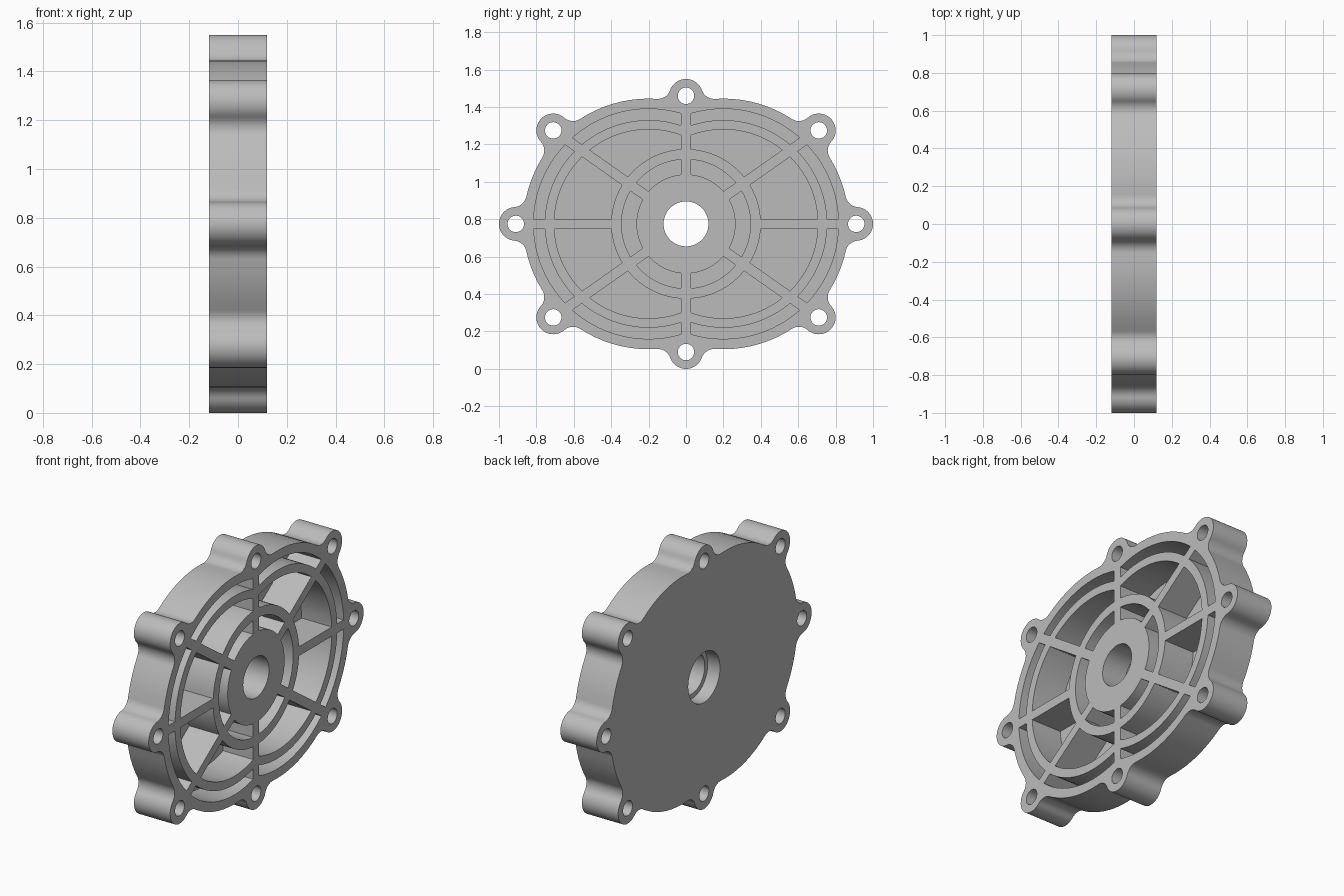
import bpy, bmesh
from math import sin, cos, pi, asin, atan2, radians
from mathutils import Vector

if "Cube" in bpy.data.objects:
    bpy.data.objects.remove(bpy.data.objects["Cube"], do_unlink=True)

# Main dimensions: profile plane is (y, z) about the bore, thickness runs along x
MID_Z = 0.775
FRONT, BACK = 0.118, -0.118
FLOOR, STEP = -0.078, -0.038
ORIGIN, LOBE = Vector((0, 0)), Vector((0.2, 0))
BODY_R, LUG_R, FILLET, BOLT_R = 0.67, 0.09, 0.07, 0.044
HALF_RIB = 0.027
SIDE, DIAG, TOP = Vector((0.91, 0)), Vector((0.71, 0.5)), Vector((0, 0.685))
DIAG_ANGLE = atan2(DIAG.y, DIAG.x)


def arc(c, r, a0, a1, step=radians(4)):
    n = max(2, round(abs(a1 - a0) / step))
    return [c + r * Vector((cos(a0 + (a1 - a0) * i / n), sin(a0 + (a1 - a0) * i / n)))
            for i in range(n + 1)]


def circle(c, r, n=48):
    return arc(c, r, 0, 2 * pi, 2 * pi / n)[:-1]


def angle(c, p):
    return atan2(p.y - c.y, p.x - c.x)


def mirrored(loop, sy, sz):
    return [Vector((p.x * sy, p.y * sz)) for p in loop]


def clean(points):
    out = []
    for p in points:
        if all((p - q).length > 1e-4 for q in out[-1:] + out[:1]):
            out.append(p)
    return out


def fillet_centre(lug, side):
    # Centre of the round tangent to both the lobe and a lug
    d = lug - LOBE
    r1, r2 = BODY_R + FILLET, LUG_R + FILLET
    a = (d.length_squared + r1 * r1 - r2 * r2) / (2 * d.length)
    u = d.normalized()
    return LOBE + u * a + Vector((-u.y, u.x)) * side * (r1 * r1 - a * a) ** 0.5


def turn(a0, a1, ccw):
    # End angle unwrapped so the sweep goes the requested way
    d = (a1 - a0) % (2 * pi)
    return a0 + (d if ccw else d - 2 * pi)


def quarter_outline():
    # Walk: side lug, body, diagonal lug, body, top lug
    pts, lug_start = [], 0.0
    for lug, nxt in ((SIDE, DIAG), (DIAG, TOP)):
        f0, f1 = fillet_centre(lug, 1), fillet_centre(nxt, -1)
        end = angle(lug, f0)
        pts += arc(lug, LUG_R, lug_start, turn(lug_start, end, True), radians(7))
        s = angle(f0, lug)
        pts += arc(f0, FILLET, s, turn(s, angle(f0, LOBE), False), radians(7))
        pts += arc(LOBE, BODY_R, angle(LOBE, f0), angle(LOBE, f1))
        s = angle(f1, LOBE)
        pts += arc(f1, FILLET, s, turn(s, angle(f1, nxt), False), radians(7))
        lug_start = angle(nxt, f1)
    return pts + arc(TOP, LUG_R, lug_start, turn(lug_start, pi / 2, True), radians(7))


def rib_hit(c, r, a, side):
    # Where one edge of the radial rib at angle a meets a circle
    u = Vector((cos(a), sin(a)))
    p = Vector((-u.y, u.x)) * side * HALF_RIB - c
    b = p.dot(u)
    return p + c + u * (-b + (b * b - p.length_squared + r * r) ** 0.5)


def pocket(c_in, r_in, c_out, r_out, a0, a1):
    def edge(c, r):
        return arc(c, r, angle(c, rib_hit(c, r, a0, 1)), angle(c, rib_hit(c, r, a1, -1)))
    return edge(c_out, r_out) + edge(c_in, r_in)[::-1]


# Profile loops
q = quarter_outline()
outline = clean(q + mirrored(q, -1, 1)[::-1] + mirrored(q, -1, -1) + mirrored(q, 1, -1)[::-1])
signs = [(1, 1), (-1, 1), (-1, -1), (1, -1)]
bolts = [circle(c, BOLT_R, 32) for c in (SIDE, -SIDE, TOP, -TOP)]
bolts += [circle(Vector((DIAG.x * s, DIAG.y * t)), BOLT_R, 32) for s, t in signs]
bore, counterbore = circle(ORIGIN, 0.12, 64), circle(ORIGIN, 0.148, 64)

quarter = [pocket(ORIGIN, 0.265, ORIGIN, 0.345, DIAG_ANGLE, pi / 2)]
for a0, a1 in ((0, DIAG_ANGLE), (DIAG_ANGLE, pi / 2)):
    quarter.append(pocket(LOBE, 0.555, LOBE, 0.615, a0, a1))
    quarter.append(pocket(ORIGIN, 0.40, LOBE, 0.505, a0, a1))
pockets = [mirrored(p, s, t) for p in quarter for s, t in signs]
side_slot = pocket(ORIGIN, 0.265, ORIGIN, 0.345, -DIAG_ANGLE, DIAG_ANGLE)
pockets += [side_slot, mirrored(side_slot, -1, 1)]

# Cover mesh: caps filled between loops, walls joining loops at two depths
bm = bmesh.new()
cache = {}


def ring(loop, x):
    key = (id(loop), x)
    if key not in cache:
        cache[key] = [bm.verts.new((x, p.x, p.y + MID_Z)) for p in loop]
    return cache[key]


def wall(loop, x0, x1):
    a, b = ring(loop, x0), ring(loop, x1)
    for i in range(len(a)):
        bm.faces.new((a[i - 1], a[i], b[i], b[i - 1]))


def cap(loops, x):
    edges = []
    for loop in loops:
        v = ring(loop, x)
        edges += [bm.edges.get((v[i - 1], v[i])) for i in range(len(v))]
    bmesh.ops.triangle_fill(bm, use_beauty=True, edges=edges, normal=(1, 0, 0))


for loop in [outline] + bolts:
    wall(loop, BACK, FRONT)
for loop in pockets:
    wall(loop, FLOOR, FRONT)
wall(bore, STEP, FRONT)
wall(counterbore, BACK, STEP)
cap([outline, bore] + bolts + pockets, FRONT)
cap([outline, counterbore] + bolts, BACK)
cap([bore, counterbore], STEP)
for loop in pockets:
    cap([loop], FLOOR)
bmesh.ops.recalc_face_normals(bm, faces=bm.faces)

mesh = bpy.data.meshes.new("ribbed_cover")
bm.to_mesh(mesh)
bm.free()
cover = bpy.data.objects.new("ribbed_cover", mesh)
bpy.context.collection.objects.link(cover)

# Plain grey metal
mat = bpy.data.materials.new("cast_grey")
mat.use_nodes = True
GREY = (0.5, 0.5, 0.5, 1)
mat.diffuse_color = GREY
mat.node_tree.nodes["Principled BSDF"].inputs["Base Color"].default_value = GREY
mesh.materials.append(mat)

bpy.ops.object.select_all(action="DESELECT")
cover.select_set(True)
bpy.context.view_layer.objects.active = cover
bpy.ops.object.shade_smooth_by_angle(angle=radians(30))
